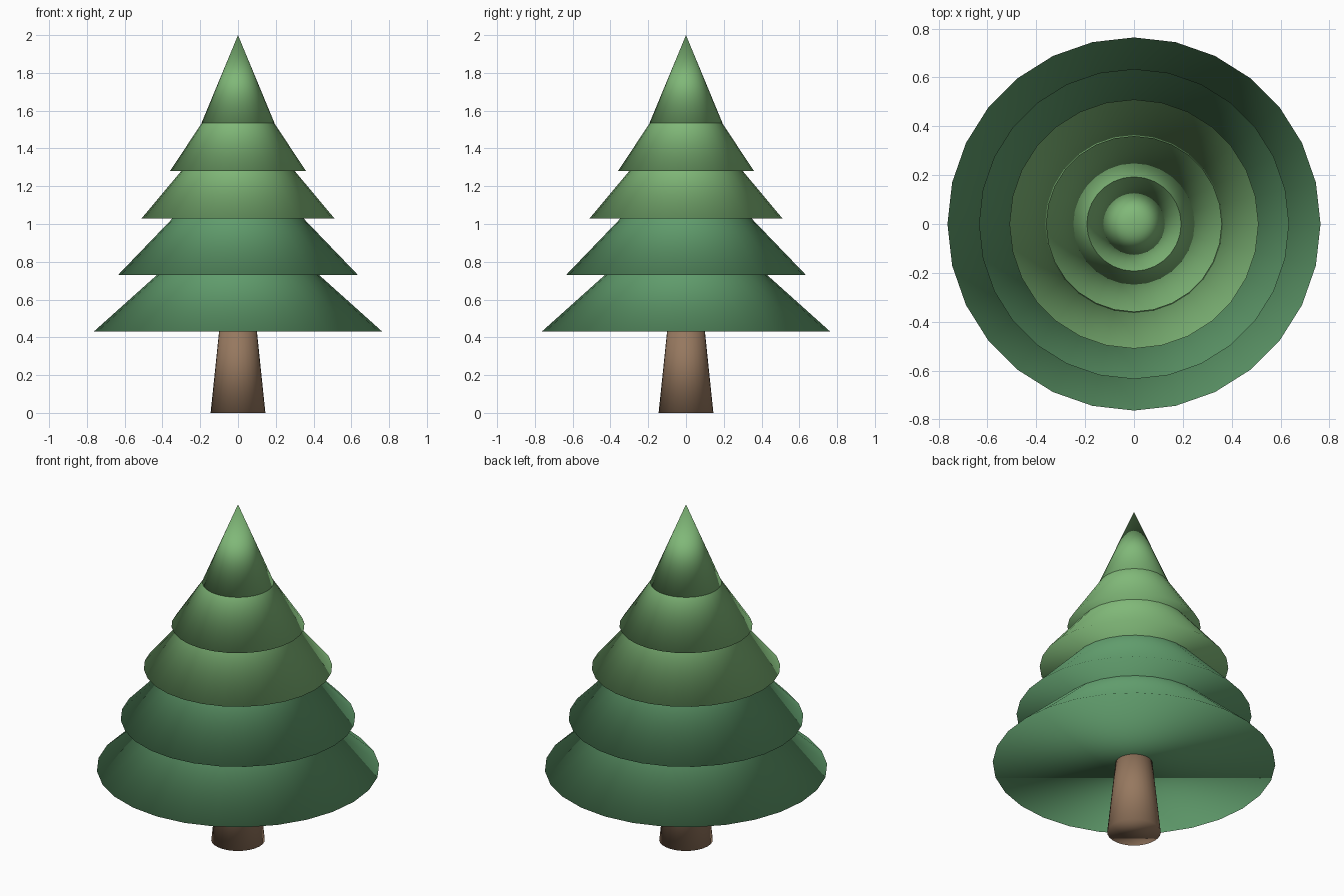
import bpy

if "Cube" in bpy.data.objects:
    bpy.data.objects.remove(bpy.data.objects["Cube"])


def material(name, srgb):
    m = bpy.data.materials.new(name)
    m.diffuse_color = [((c / 255 + 0.055) / 1.055) ** 2.4 for c in srgb] + [1]
    m.use_nodes = True
    m.node_tree.nodes["Principled BSDF"].inputs["Base Color"].default_value = m.diffuse_color
    return m


def cone(name, r1, r2, z1, z2, mat):
    """Closed, fully smooth cone standing between two heights."""
    bpy.ops.mesh.primitive_cone_add(vertices=28, radius1=r1, radius2=r2, depth=z2 - z1,
                                    end_fill_type='NGON', location=(0, 0, (z1 + z2) / 2))
    ob = bpy.context.object
    ob.name = name
    ob.data.materials.append(mat)
    bpy.ops.object.shade_smooth()


bark = material("bark brown", (150, 120, 95))
dark = material("dark green", (96, 156, 108))
light = material("light green", (128, 184, 120))

# Tapered trunk, its top hidden inside the lowest branches
cone("trunk", 0.145, 0.093, 0, 0.5, bark)

# Overlapping branch tiers: base radius, base height, apex height, colour
tiers = [
    (0.764, 0.43, 1.115, dark),
    (0.635, 0.73, 1.39, dark),
    (0.51, 1.03, 1.64, light),
    (0.36, 1.28, 1.825, light),
    (0.193, 1.535, 2.0, light),
]
for i, (r, z1, z2, mat) in enumerate(tiers, 1):
    cone(f"branch_tier_{i}", r, 0, z1, z2, mat)
